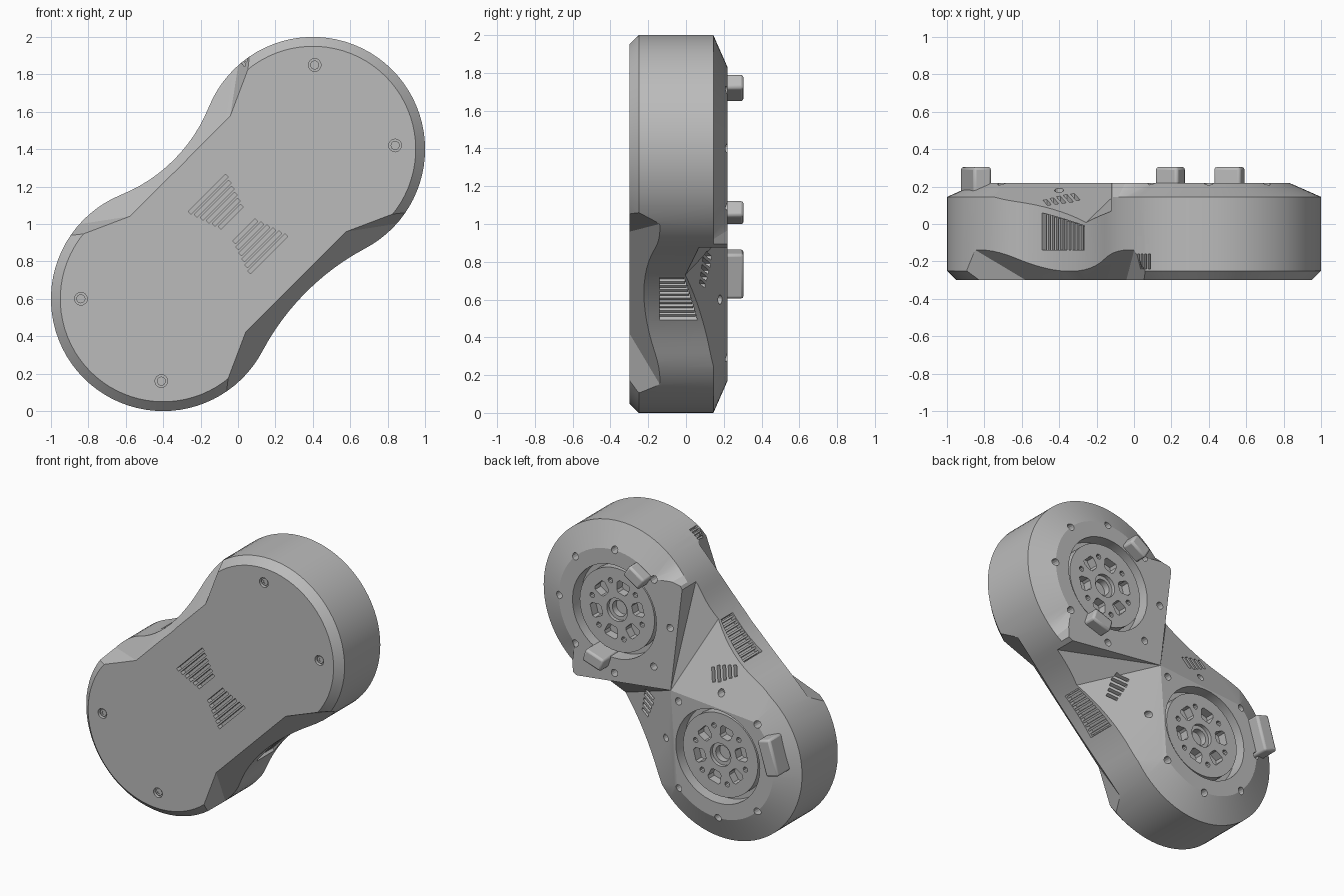
import bpy, bmesh
from math import sin, cos, pi, atan2, sqrt

old = bpy.data.objects.get("Cube")
if old:
    bpy.data.objects.remove(old)

grey = bpy.data.materials.new("housing_grey")
grey.use_nodes = True
grey.diffuse_color = (0.5, 0.5, 0.5, 1)
grey.node_tree.nodes["Principled BSDF"].inputs["Base Color"].default_value = (0.5, 0.5, 0.5, 1)

C, R = 0.566, 0.6          # lobe centre distance along the long axis, lobe radius
Q = sqrt(0.5)


def world(u, v, y):
    """u runs along the long axis, v across it, y is depth."""
    return ((u - v) * Q, y, 1 + (u + v) * Q)


def local(x, z):
    return (x + z - 1) * Q, (z - 1 - x) * Q


def finish(bm, name):
    bmesh.ops.recalc_face_normals(bm, faces=bm.faces)
    me = bpy.data.meshes.new(name)
    bm.to_mesh(me)
    bm.free()
    me.materials.append(grey)
    ob = bpy.data.objects.new(name, me)
    bpy.context.collection.objects.link(ob)
    return ob


def solids(name, hulls):
    """One object made of convex pieces, each a list of (u, v, y)."""
    bm = bmesh.new()
    for pts in hulls:
        verts = [bm.verts.new(world(*p)) for p in pts]
        bmesh.ops.convex_hull(bm, input=verts)
    bmesh.ops.dissolve_limit(bm, angle_limit=0.01, verts=bm.verts, edges=bm.edges)
    return finish(bm, name)


def prism(outline, y0, y1):
    return [(u, v, y) for y in (y0, y1) for u, v in outline]


def disc(u, v, r, y0, y1, n=24):
    return prism([(u + r * cos(2 * pi * i / n), v + r * sin(2 * pi * i / n)) for i in range(n)], y0, y1)


def block(u, v, ang, length, width, y0, y1):
    a, b = cos(ang), sin(ang)
    return prism([(u + a * i * length / 2 - b * j * width / 2, v + b * i * length / 2 + a * j * width / 2)
                  for i, j in ((-1, -1), (1, -1), (1, 1), (-1, 1))], y0, y1)


def select_only(ob):
    bpy.ops.object.select_all(action='DESELECT')
    ob.select_set(True)
    bpy.context.view_layer.objects.active = ob


def cut(ob, hulls):
    tool = solids("cutter", hulls)
    tool.hide_render = True
    mod = ob.modifiers.new("cut", 'BOOLEAN')
    mod.operation = 'DIFFERENCE'
    mod.solver = 'EXACT'
    mod.use_self = True
    mod.object = tool
    select_only(ob)
    bpy.ops.object.modifier_apply(modifier=mod.name)
    bpy.data.objects.remove(tool)


def half_outline(waist):
    """Position and outward normal from the upper tip round to the lower tip."""
    fr = (waist ** 2 + C ** 2 - R ** 2) / (2 * (R - waist))
    h = waist + fr
    t = atan2(h, -C)
    f = atan2(-h, C)
    out = []
    for i in range(25):
        a = t * i / 24
        out.append((C + R * cos(a), R * sin(a), cos(a), sin(a)))
    for i in range(1, 12):
        a = f + (-pi - 2 * f) * i / 12
        out.append((fr * cos(a), h + fr * sin(a), -cos(a), -sin(a)))
    for i in range(25):
        a = pi - t + t * i / 24
        out.append((-C + R * cos(a), R * sin(a), cos(a), sin(a)))
    return out


# Housing: two-lobed outline lofted through chamfered rings
lower = [(u, -v, nu, -nv) for u, v, nu, nv in half_outline(0.515)]
outline = half_outline(0.485) + lower[-2:0:-1]


def back_inset(u):
    if u > 0.1:
        return 0.17 * min(1, max(0, (u - 0.44) / 0.12))
    return 0.17 * min(1, max(0, -(u + 0.05) / 0.15))


bm = bmesh.new()
rings = []
for y, inset in ((-0.30, lambda u: 0.05), (-0.25, lambda u: 0), (0.145, lambda u: 0), (0.22, back_inset)):
    rings.append([bm.verts.new(world(u - nu * inset(u), v - nv * inset(u), y)) for u, v, nu, nv in outline])
n = len(outline)
for a, b in zip(rings, rings[1:]):
    for i in range(n):
        j = (i + 1) % n
        bm.faces.new((a[i], a[j], b[j], b[i]))
bm.faces.new(rings[0])
bm.faces.new(rings[-1])
housing = finish(bm, "housing")

# Angled waist cuts on the front and the back
waist_cuts = []
for s in (1, -1):
    waist_cuts.append([(m * u, s * v, y) for m in (1, -1) for u, v, y in (
        (0.38, 0.438, -0.3), (0.838, 0.644, -0.3), (0.70, 0.672, -0.066),
        (0.38, 0.438, -0.4), (0.838, 0.644, -0.4), (0.70, 0.8, -0.066))])
    waist_cuts.append([(u, s * v, y) for u, v, y in (
        (-0.05, 0, 0.22), (0.238, 0.784, -0.116), (0.556, 0.774, 0.016), (-0.75, 0.602, 0.22),
        (-0.75, 0.784, 0.161), (-0.05, 0, 0.4), (0.556, 0.774, 0.4), (-0.75, 0.602, 0.4),
        (0.238, 0.784, 0.4), (-0.75, 0.784, 0.4))])
cut(housing, waist_cuts)

# Hub wells, back bolt holes and front screw holes
details = []
for m in (1, -1):
    details.append(disc(m * C, 0, 0.325, 0.12, 0.4, 40))
    for k in range(8):
        a = k * pi / 4
        details.append(disc(m * C + 0.43 * cos(a), 0.43 * sin(a), 0.025, 0.13, 0.4, 12))
screw_spots = [local(*p) for p in ((0.41, 1.85), (0.84, 1.42), (-0.84, 0.6), (-0.41, 0.16))]
details += [disc(u, v, 0.034, -0.4, -0.275, 16) for u, v in screw_spots]

# Front vents: two fans of slots
for s in (1, -1):
    for i in range(6):
        length = 0.17 + 0.022 * i
        details.append(block(0, s * (0.055 + 0.034 * i), 0, length, 0.021, -0.4, -0.26))

# Vents on the sloped back faces
for s, fu, fv in ((1, -0.17, 0.38), (-1, -0.01, 0.33)):
    for i in range(5):
        d = (i - 2) * 0.04
        u, v = fu - 0.42 * d, fv + 0.91 * d
        floor = 0.22 - 0.28 * (u + 0.05) - 0.325 * v
        details.append(block(u, s * v, s * 0.43, 0.1 - 0.01 * abs(i - 1), 0.022, floor - 0.04, 0.4))

# Side vent recesses
for s, w in ((1, 0.485), (-1, 0.515)):
    details.append([(u, s * v, y) for v in (w - 0.035, 0.7)
                    for u, y in ((-0.19, -0.14), (0.12, -0.14), (0.12, -0.01), (-0.19, 0.06))])

# Small slotted port on the upper lobe
for i in range(4):
    a = atan2(0.49, -0.35) - pi / 4 + (i - 1.5) * 0.04
    details.append(block(C + R * cos(a), R * sin(a), a, 0.06, 0.014, -0.24, -0.16))
cut(housing, details)

# Louvre slats inside the side vents
slats = []
for s, w in ((1, 0.485), (-1, 0.515)):
    for i in range(10):
        u = -0.175 + 0.031 * i
        top = 0.055 - 0.226 * (u + 0.19)
        slats.append(block(u, s * (w - 0.023), 0, 0.014, 0.036, -0.14, top))
parts = [housing, solids("side_vent_slats", slats)]

# Rotating hubs with bore, spoke windows and bolt holes
for m, side in ((1, "upper"), (-1, "lower")):
    cu = m * C
    hub = solids(side + "_hub", [disc(cu, 0, 0.29, 0.05, 0.19, 40)])
    holes = [disc(cu, 0, 0.08, 0.165, 0.3), disc(cu, 0, 0.055, 0.10, 0.17)]
    for k in range(6):
        a = k * pi / 3
        window = [(cu + r * cos(a + d), r * sin(a + d))
                  for r, d in ((0.125, -0.2), (0.14, -0.28), (0.195, -0.26), (0.21, -0.18),
                               (0.21, 0.18), (0.195, 0.26), (0.14, 0.28), (0.125, 0.2))]
        holes.append(prism(window, 0.13, 0.3))
        b = a + pi / 6
        holes.append(disc(cu + 0.2 * cos(b), 0.2 * sin(b), 0.018, 0.14, 0.3, 10))
    cut(hub, holes)
    parts.append(hub)

# Front screws
screws = solids("front_screws", [disc(u, v, 0.024, -0.28, -0.29, 16) for u, v in screw_spots])
cut(screws, [disc(u, v, 0.012, -0.286, -0.4, 6) for u, v in screw_spots])
parts.append(screws)

# Raised back tabs, turned to follow the lobes
for name, x, z, m, length, width in (("lower_tab", -0.845, 0.735, -1, 0.25, 0.1),
                                     ("upper_tab", 0.195, 1.72, 1, 0.14, 0.09),
                                     ("inner_tab", 0.51, 1.06, 1, 0.15, 0.09)):
    u, v = local(x, z)
    ang = atan2(v, u - m * C) + pi / 2
    tab = solids(name, [block(u, v, ang, length, width, 0.12, 0.305)])
    bev = tab.modifiers.new("soft_edges", 'BEVEL')
    bev.width = 0.015
    bev.segments = 2
    parts.append(tab)

for ob in parts:
    select_only(ob)
    bpy.ops.object.shade_smooth_by_angle(angle=0.4)
